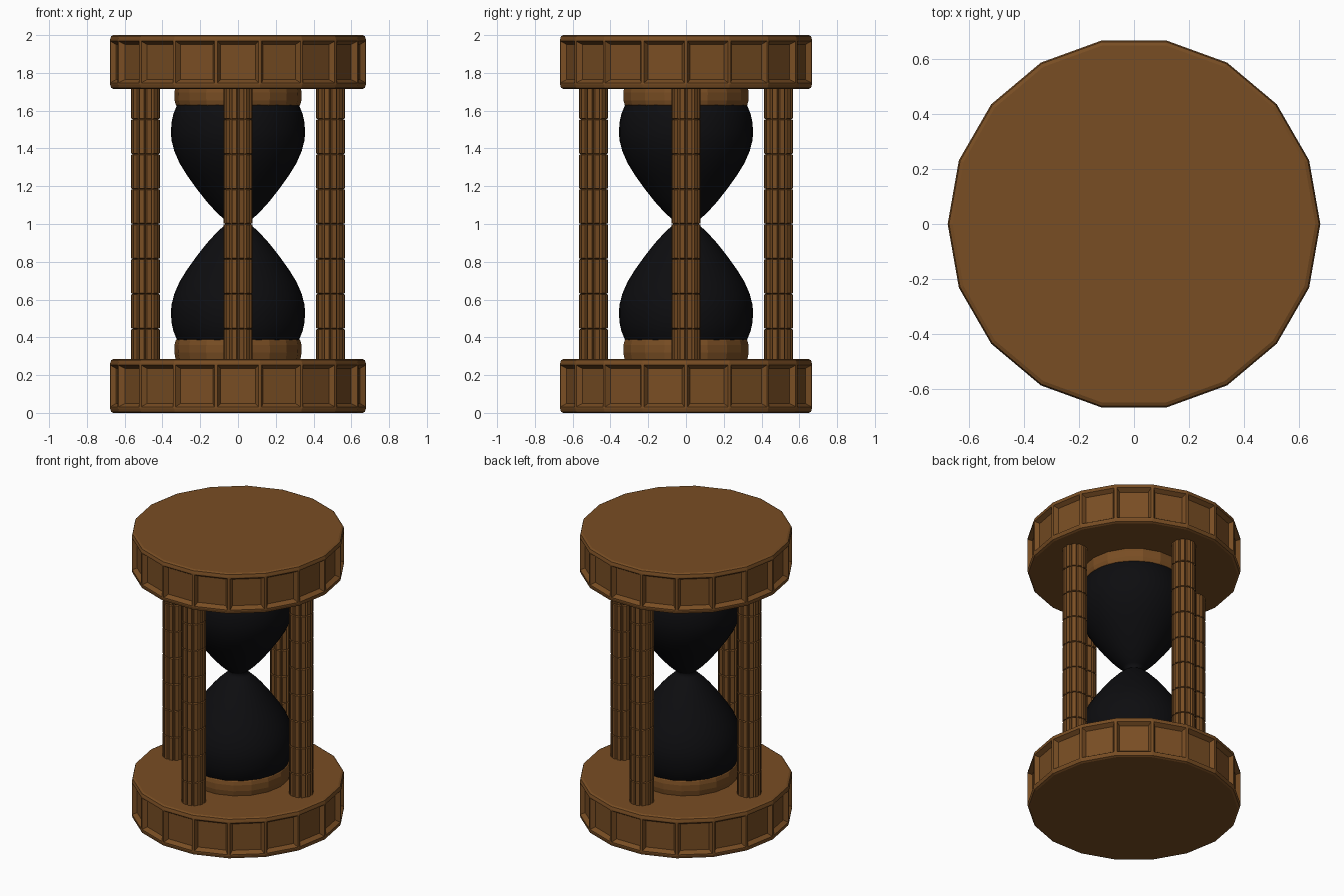
import bpy, bmesh, math
from mathutils import Matrix

if "Cube" in bpy.data.objects:
    bpy.data.objects.remove(bpy.data.objects["Cube"])


def material(name, rgb):
    m = bpy.data.materials.new(name)
    m.diffuse_color = (*rgb, 1)
    m.use_nodes = True
    m.node_tree.nodes["Principled BSDF"].inputs["Base Color"].default_value = m.diffuse_color
    return m


wood = material("brown_wood", (0.19, 0.075, 0.017))
dark = material("dark_glass", (0.004, 0.004, 0.005))


def lathe(profile, sides):
    """Revolve (radius, z) points into a closed bmesh."""
    bm = bmesh.new()
    rings = [[bm.verts.new((r * math.cos(2 * math.pi * i / sides),
                            r * math.sin(2 * math.pi * i / sides), z))
              for i in range(sides)] for r, z in profile]
    for a, b in zip(rings, rings[1:]):
        for i in range(sides):
            j = (i + 1) % sides
            bm.faces.new((a[i], a[j], b[j], b[i]))
    bm.faces.new(rings[0][::-1])
    bm.faces.new(rings[-1])
    bm.normal_update()
    return bm


def finish(bm, name, mat, loc=(0, 0, 0), smooth=False):
    bm.normal_update()
    me = bpy.data.meshes.new(name)
    bm.to_mesh(me)
    bm.free()
    ob = bpy.data.objects.new(name, me)
    ob.location = loc
    me.materials.append(mat)
    bpy.context.collection.objects.link(ob)
    for p in me.polygons:
        p.use_smooth = smooth and len(p.vertices) == 4
    return ob


# Round end plates with recessed side panels
H, R = 0.285, 0.677
for name, z in (("bottom_plate", 0.0), ("top_plate", 2.0 - H)):
    bm = lathe([(R - 0.018, 0), (R - 0.005, 0.006), (R, 0.024),
                (R, H - 0.024), (R - 0.005, H - 0.006), (R - 0.018, H)], 18)
    panels = [f for f in bm.faces if abs(f.normal.z) < 0.01]
    bmesh.ops.inset_individual(bm, faces=panels, thickness=0.012)
    bmesh.ops.inset_individual(bm, faces=panels, thickness=0.025, depth=-0.028)
    finish(bm, name, wood, (0, 0, z))

# Four columns built of stacked raised staves
BASE, STEP, N = 0.26, 0.185, 8
for k, name in enumerate(("right", "back", "left", "front")):
    bm = lathe([(0.066, BASE + i * STEP) for i in range(N + 1)], 12)
    staves = [f for f in bm.faces if abs(f.normal.z) < 0.01]
    bmesh.ops.inset_individual(bm, faces=staves, thickness=0.006, depth=0.013)
    a = k * math.pi / 2
    finish(bm, name + "_column", wood,
           (0.49 * math.cos(a), 0.49 * math.sin(a), 0))

# Glass bulbs, mirrored about the neck
NECK = 1.008
half = [(0.05, 0.0), (0.075, 0.018), (0.115, 0.055), (0.165, 0.11), (0.22, 0.18),
        (0.27, 0.25), (0.31, 0.315), (0.338, 0.38), (0.352, 0.435), (0.355, 0.475),
        (0.352, 0.53), (0.342, 0.575), (0.325, 0.617), (0.30, 0.66)]
profile = [(r, NECK - d) for r, d in half[:0:-1]] + [(r, NECK + d) for r, d in half]
finish(lathe(profile, 36), "glass_bulbs", dark, smooth=True)

# Wooden collars holding the bulbs
collar = [(0.328, 0.27), (0.337, 0.32), (0.336, 0.36), (0.330, 0.383), (0.318, 0.396)]
finish(lathe(collar, 18), "bottom_collar", wood)
finish(lathe([(r, 2.015 - z) for r, z in collar[::-1]], 18), "top_collar", wood)
